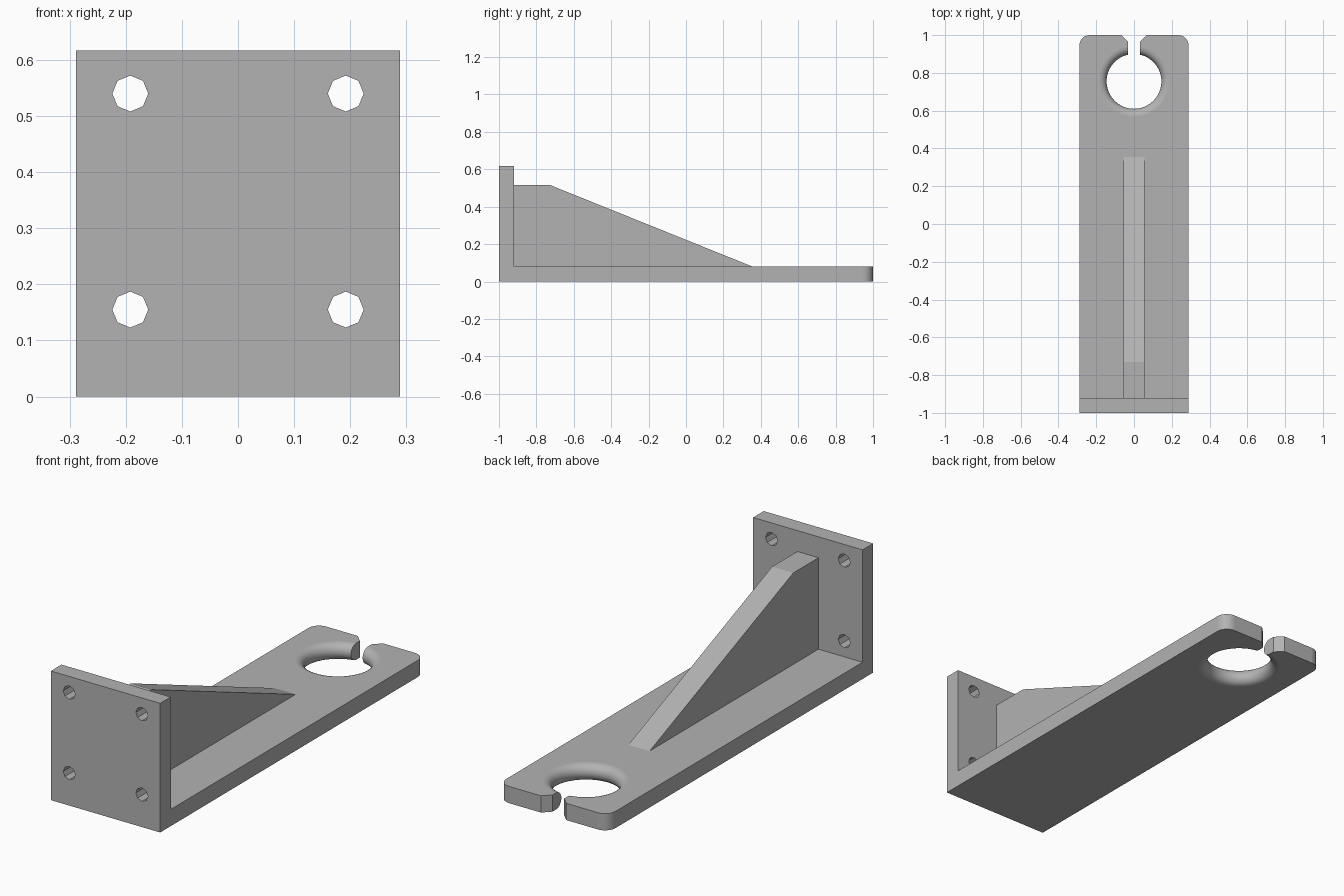
import bpy
import bmesh
from math import cos, sin, pi
from mathutils import Vector, Matrix

cube = bpy.data.objects.get("Cube")
if cube:
    bpy.data.objects.remove(cube)

HALF_W, THICK, HEIGHT = 0.289, 0.08, 0.617
HOLE_Y, HOLE_R = 0.755, 0.145

grey = bpy.data.materials.new("plain grey")
grey.use_nodes = True
colour = (0.45, 0.45, 0.45, 1)
grey.diffuse_color = colour
grey.node_tree.nodes["Principled BSDF"].inputs["Base Color"].default_value = colour


def add_object(name, bm):
    bmesh.ops.recalc_face_normals(bm, faces=bm.faces)
    mesh = bpy.data.meshes.new(name)
    bm.to_mesh(mesh)
    bm.free()
    mesh.materials.append(grey)
    obj = bpy.data.objects.new(name, mesh)
    bpy.context.collection.objects.link(obj)
    return obj


def prism(name, outline, direction):
    """Solid made by extruding a closed outline along a direction."""
    bm = bmesh.new()
    face = bm.faces.new([bm.verts.new(p) for p in outline])
    new = bmesh.ops.extrude_face_region(bm, geom=[face])["geom"]
    moved = [v for v in new if isinstance(v, bmesh.types.BMVert)]
    bmesh.ops.translate(bm, verts=moved, vec=Vector(direction))
    return add_object(name, bm)


def lathe(name, profile, centre, steps):
    """Solid of revolution about a vertical axis."""
    bm = bmesh.new()
    verts = [bm.verts.new((r, 0, z)) for r, z in profile]
    edges = [bm.edges.new(pair) for pair in zip(verts, verts[1:])]
    bmesh.ops.spin(bm, geom=verts + edges, cent=(0, 0, 0), axis=(0, 0, 1),
                   angle=2 * pi, steps=steps)
    bmesh.ops.remove_doubles(bm, verts=bm.verts, dist=0.0001)
    bmesh.ops.translate(bm, verts=bm.verts, vec=Vector(centre))
    return add_object(name, bm)


def combine(target, other, operation):
    """Apply a boolean and discard the helper."""
    mod = target.modifiers.new("boolean", "BOOLEAN")
    mod.operation, mod.solver, mod.object = operation, "EXACT", other
    bpy.context.view_layer.objects.active = target
    bpy.ops.object.modifier_apply(modifier=mod.name)
    bpy.data.objects.remove(other)


# Arm plate with two rounded corners at the far end
corner = 0.055
outline = [(-HALF_W, -1, 0), (HALF_W, -1, 0)]
for start, x in ((0, HALF_W - corner), (pi / 2, corner - HALF_W)):
    for i in range(9):
        a = start + pi / 2 * i / 8
        outline.append((x + corner * cos(a), 1 - corner + corner * sin(a), 0))
bracket = prism("bracket", outline, (0, 0, THICK))

# Upright mounting plate
wall = prism("mounting_plate", [(-HALF_W, -1, 0), (HALF_W, -1, 0),
                                (HALF_W, -1, HEIGHT), (-HALF_W, -1, HEIGHT)],
             (0, THICK, 0))
combine(bracket, wall, "UNION")

# Sloped stiffening rib, sunk slightly into both plates
rib_w = 0.056
rib_side = [(-0.95, 0.04), (-0.95, 0.517), (-0.73, 0.517),
            (0.355, THICK), (0.355, 0.04)]
rib = prism("rib", [(-rib_w, y, z) for y, z in rib_side], (2 * rib_w, 0, 0))
combine(bracket, rib, "UNION")

# Round opening with a fully rounded rim
fillet = THICK / 2
rim = HOLE_R + fillet
profile = [(0, -0.05), (rim, -0.05)]
for i in range(13):
    a = -pi / 2 + pi * i / 12
    profile.append((rim - fillet * cos(a), fillet + fillet * sin(a)))
profile += [(rim, THICK + 0.05), (0, THICK + 0.05)]
combine(bracket, lathe("hole_cutter", profile, (0, HOLE_Y, 0), 64), "DIFFERENCE")

# Entry slot with chamfered mouth
right_side = [(0.031, HOLE_Y), (0.031, 0.964), (0.067, 1), (0.067, 1.05)]
slot = right_side + [(-x, y) for x, y in reversed(right_side)]
combine(bracket, prism("slot_cutter", [(x, y, -0.05) for x, y in slot],
                       (0, 0, 0.2)), "DIFFERENCE")

# Four octagonal bolt holes through the mounting plate
for x in (-0.192, 0.192):
    for z in (0.155, 0.54):
        ring = [(x + 0.032 * cos(k * pi / 4), -1.1, z + 0.032 * sin(k * pi / 4))
                for k in range(8)]
        combine(bracket, prism("bolt_cutter", ring, (0, 0.25, 0)), "DIFFERENCE")

# Smooth the rim and corners, keep the large faces flat
bpy.ops.object.select_all(action="DESELECT")
bracket.select_set(True)
bpy.context.view_layer.objects.active = bracket
bpy.ops.object.shade_smooth_by_angle()
for poly in bracket.data.polygons:
    if poly.area > 0.01:
        poly.use_smooth = False
